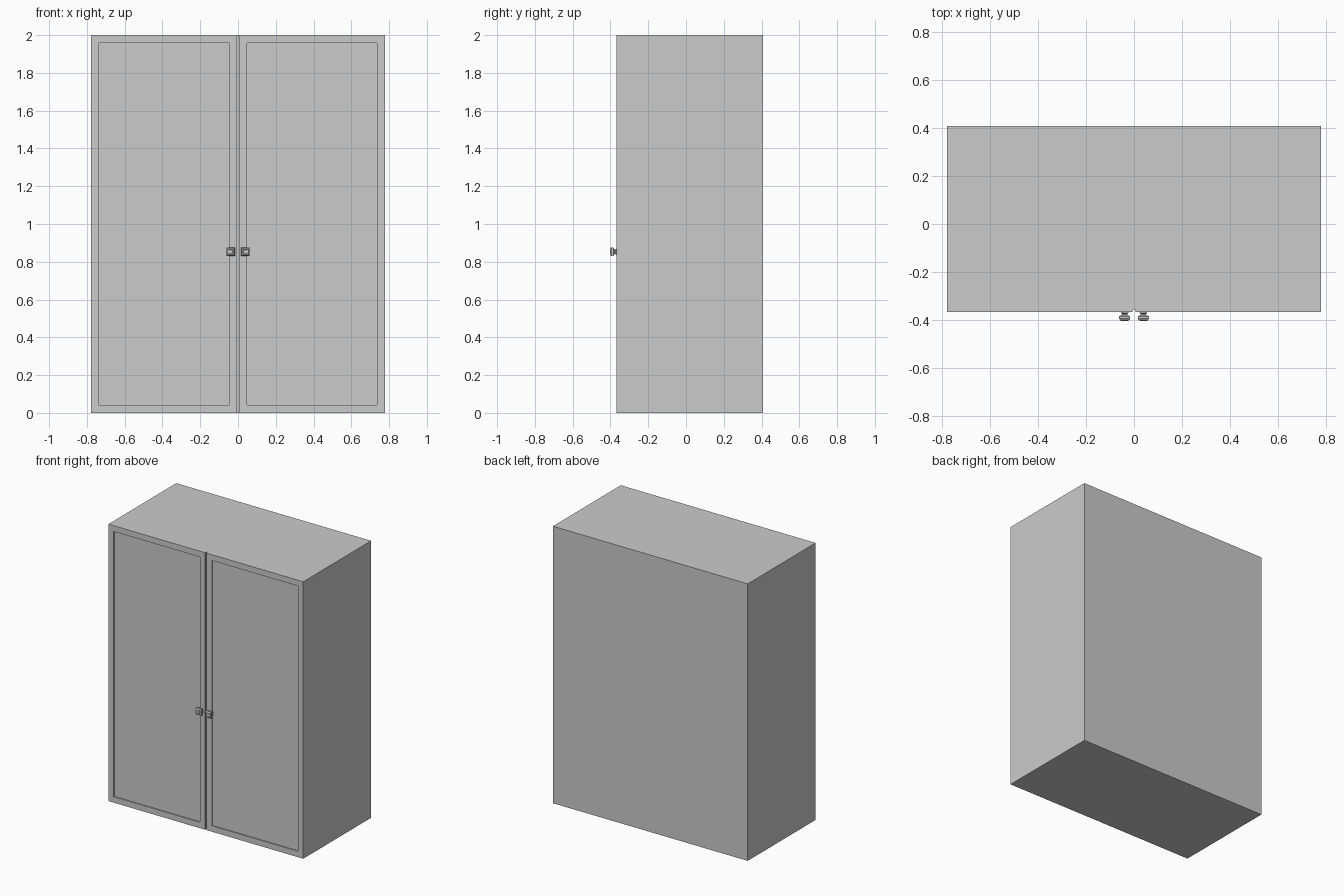
import bpy, bmesh

if "Cube" in bpy.data.objects:
    bpy.data.objects.remove(bpy.data.objects["Cube"])

W, FRONT, BACK, H = 0.778, -0.367, 0.407, 2.0
GAP, GAP_DEPTH = 0.006, 0.012


def finish(name, bm):
    bmesh.ops.recalc_face_normals(bm, faces=bm.faces[:])
    mesh = bpy.data.meshes.new(name)
    bm.to_mesh(mesh)
    bm.free()
    obj = bpy.data.objects.new(name, mesh)
    bpy.context.collection.objects.link(obj)
    return obj


# Cabinet body: floor outline with a groove between the doors, extruded up
bm = bmesh.new()
outline = [(-W, FRONT), (-GAP, FRONT), (-GAP, FRONT + GAP_DEPTH),
           (GAP, FRONT + GAP_DEPTH), (GAP, FRONT), (W, FRONT),
           (W, BACK), (-W, BACK)]
base = bm.faces.new([bm.verts.new((x, y, 0)) for x, y in outline])
ext = bmesh.ops.extrude_face_region(bm, geom=[base], use_keep_orig=True)
top = [g for g in ext["geom"] if isinstance(g, bmesh.types.BMVert)]
bmesh.ops.translate(bm, verts=top, vec=(0, 0, H))
bmesh.ops.recalc_face_normals(bm, faces=bm.faces[:])

# Recessed door panels
doors = [f for f in bm.faces if all(abs(v.co.y - FRONT) < 1e-5 for v in f.verts)]
bmesh.ops.inset_individual(bm, faces=doors, thickness=0.06)
bmesh.ops.inset_individual(bm, faces=doors, thickness=0.0)
for f in doors:
    bmesh.ops.translate(bm, verts=f.verts[:], vec=(0, 0.008, 0))
finish("cabinet_body", bm)


# Square knobs: (half width, distance in front of the door)
PROFILE = [(0.016, -0.002), (0.016, 0.003), (0.011, 0.007), (0.011, 0.011),
           (0.023, 0.017), (0.023, 0.027), (0.017, 0.035), (0.012, 0.036),
           (0.010, 0.034)]


def knob(name, cx, cz):
    bm = bmesh.new()
    rings = []
    for r, d in PROFILE:
        rings.append([bm.verts.new((cx + sx * r, FRONT - d, cz + sz * r))
                      for sx, sz in ((-1, -1), (1, -1), (1, 1), (-1, 1))])
    for a, b in zip(rings, rings[1:]):
        for i in range(4):
            j = (i + 1) % 4
            bm.faces.new((a[i], a[j], b[j], b[i]))
    bm.faces.new(rings[0][::-1])
    bm.faces.new(rings[-1])
    finish(name, bm)


knob("left_knob", -0.039, 0.853)
knob("right_knob", 0.039, 0.853)
